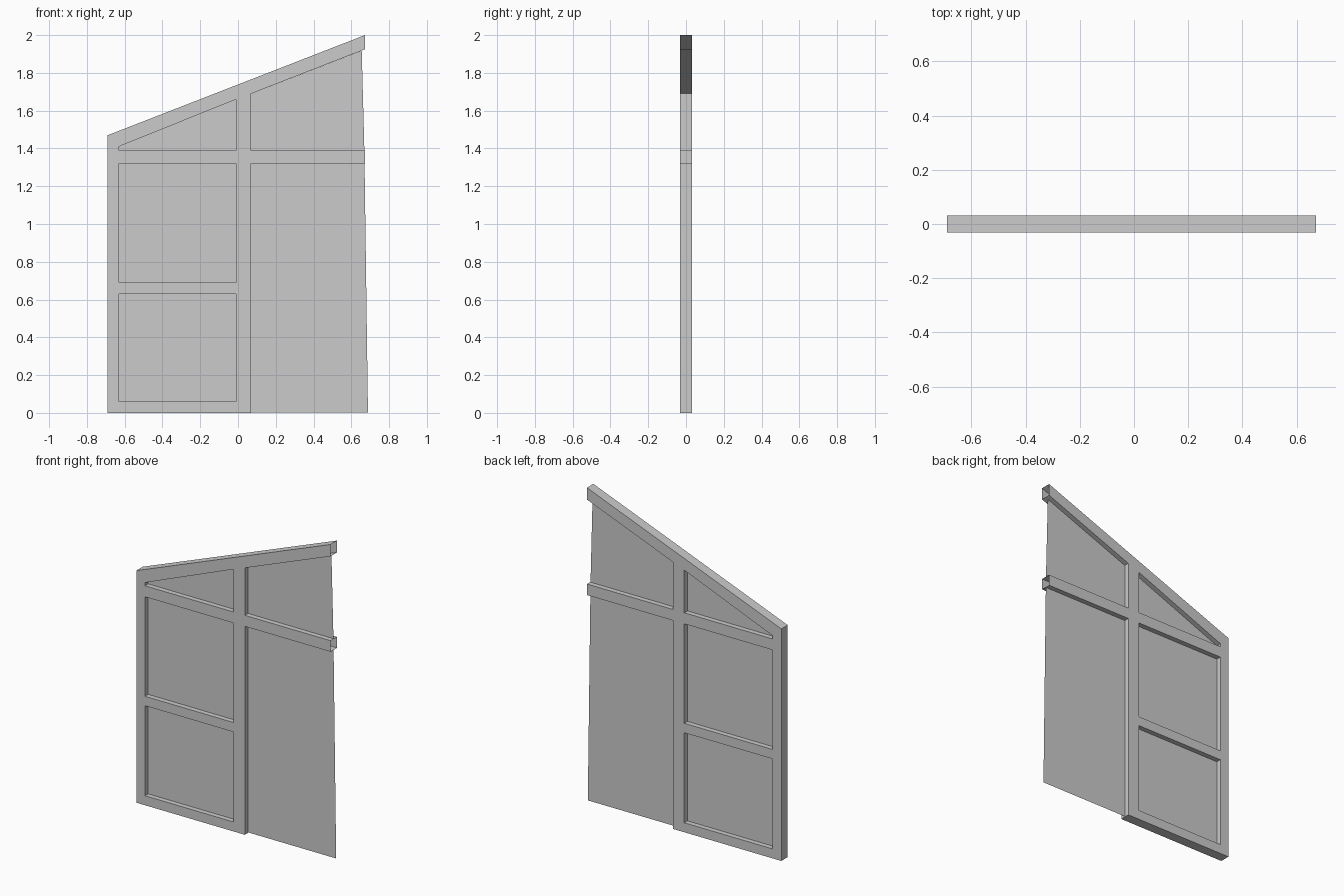
import bpy
import bmesh

if "Cube" in bpy.data.objects:
    bpy.data.objects.remove(bpy.data.objects["Cube"])

HALF = 0.032  # half thickness of the timber frame


def finish(bm, name):
    mesh = bpy.data.meshes.new(name)
    bm.to_mesh(mesh)
    bm.free()
    obj = bpy.data.objects.new(name, mesh)
    bpy.context.collection.objects.link(obj)
    return obj


def rect(x0, x1, z0, z1):
    return [(x0, z0), (x1, z0), (x1, z1), (x0, z1)]


def frame(name, loops, open_x):
    """Extrude an outline with holes; wall edges lying at x = open_x stay open."""
    bm = bmesh.new()
    rings = {}
    for y in (-HALF, HALF):
        rings[y] = [[bm.verts.new((x, y, z)) for x, z in loop] for loop in loops]
        edges = [bm.edges.new((r[i - 1], r[i])) for r in rings[y] for i in range(len(r))]
        bmesh.ops.triangle_fill(bm, edges=edges, use_beauty=True, normal=(0, 1, 0))
    for front, back in zip(rings[-HALF], rings[HALF]):
        for i in range(len(front)):
            a, b = front[i - 1], front[i]
            if a.co.x == b.co.x and abs(a.co.x - open_x) < 1e-4:
                continue
            bm.faces.new((a, b, back[i], back[i - 1]))
    bmesh.ops.recalc_face_normals(bm, faces=bm.faces[:])
    bmesh.ops.dissolve_limit(bm, angle_limit=0.001, verts=bm.verts[:], edges=bm.edges[:])
    return finish(bm, name)


def panel(name, points):
    bm = bmesh.new()
    bm.faces.new([bm.verts.new((x, 0, z)) for x, z in points])
    return finish(bm, name)


# Openings on the left side of the post
lower = rect(-0.63, -0.01, 0.06, 0.63)
middle = rect(-0.63, -0.01, 0.69, 1.32)
upper = [(-0.63, 1.39), (-0.01, 1.39), (-0.01, 1.66), (-0.63, 1.41)]

# Frame outline: left bay plus two open-ended rails reaching right
outline = [(-0.69, 0), (0.07, 0), (0.07, 1.32), (0.672, 1.32), (0.672, 1.39),
           (0.07, 1.39), (0.07, 1.69), (0.672, 1.925), (0.672, 2.0), (-0.69, 1.47)]
frame("timber_frame", [outline, lower, middle, upper], 0.672)

# Thin infill panels at mid depth
panel("lower_left_panel", lower)
panel("middle_left_panel", middle)
panel("upper_left_panel", upper)
panel("lower_right_panel", [(0.07, 0.003), (0.688, 0.003), (0.67, 1.32), (0.07, 1.32)])
panel("upper_right_panel", [(0.07, 1.39), (0.669, 1.39), (0.655, 1.918), (0.07, 1.69)])
